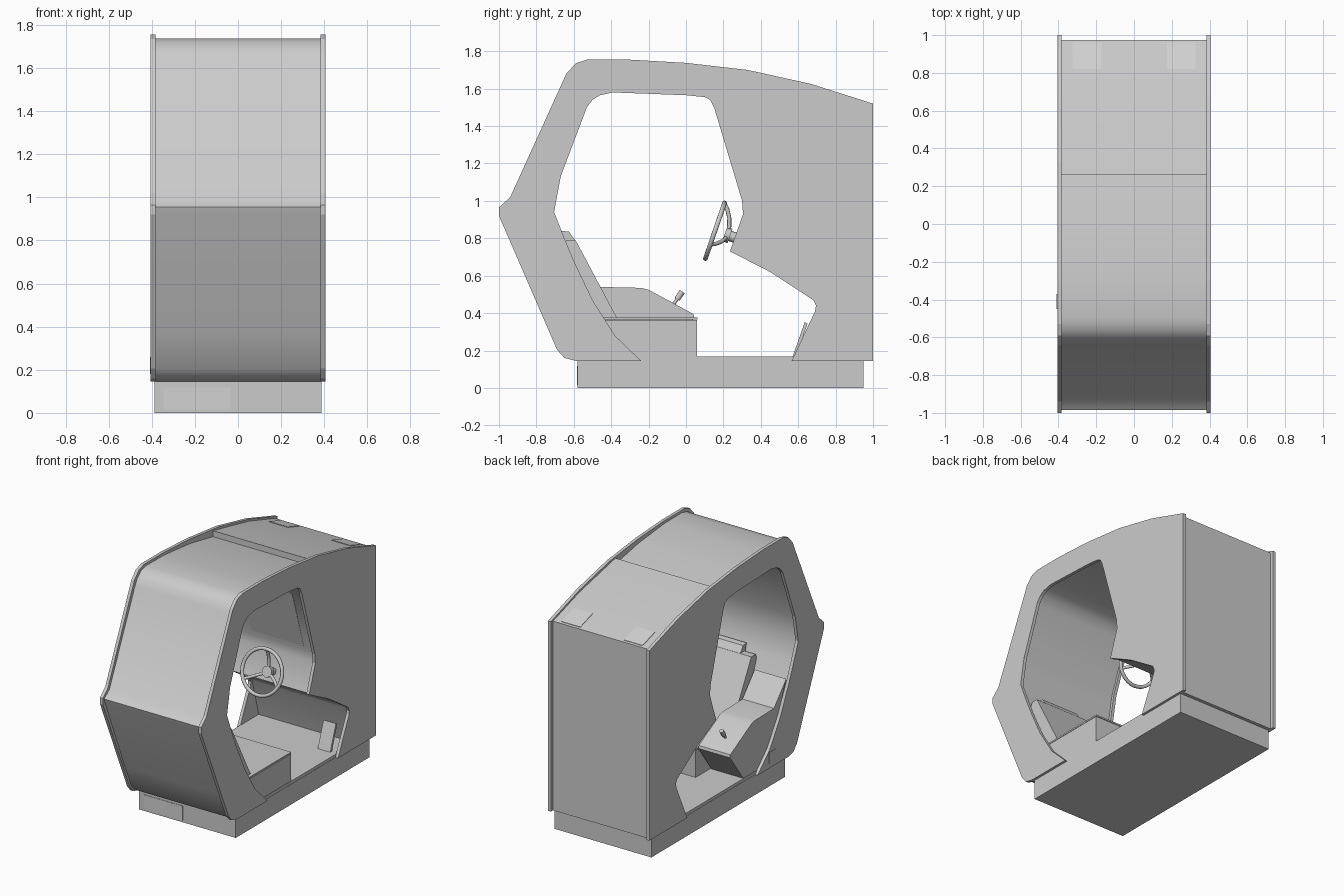
import bpy, bmesh, math
from mathutils import Vector


def material(name, v):
    m = bpy.data.materials.new(name)
    m.diffuse_color = (v, v, v, 1)
    return m


GREY = material("light grey", 0.6)
PALE = material("pale grey", 0.65)


def finish(name, bm, mat=GREY, smooth=None):
    bmesh.ops.recalc_face_normals(bm, faces=bm.faces)
    me = bpy.data.meshes.new(name)
    bm.to_mesh(me)
    bm.free()
    me.materials.append(mat)
    ob = bpy.data.objects.new(name, me)
    bpy.context.collection.objects.link(ob)
    if smooth:
        bpy.ops.object.select_all(action='DESELECT')
        ob.select_set(True)
        bpy.context.view_layer.objects.active = ob
        bpy.ops.object.shade_smooth_by_angle(angle=math.radians(smooth))
    return ob


def extrude(name, pts, x0, x1, mat=GREY, smooth=None):
    """Extrude a (y, z) profile along x."""
    bm = bmesh.new()
    f = bm.faces.new([bm.verts.new((x0, y, z)) for y, z in pts])
    r = bmesh.ops.extrude_face_region(bm, geom=[f])
    vs = [v for v in r["geom"] if isinstance(v, bmesh.types.BMVert)]
    bmesh.ops.translate(bm, verts=vs, vec=(x1 - x0, 0, 0))
    bmesh.ops.triangulate(bm, faces=[f for f in bm.faces if len(f.verts) > 4])
    return finish(name, bm, mat, smooth)


def box(name, x0, x1, y0, y1, z0, z1, mat=GREY):
    return extrude(name, [(y0, z0), (y1, z0), (y1, z1), (y0, z1)], x0, x1, mat)


def tube(name, pts, r, cyclic=False, kind='POLY'):
    """Round tube through points, turned into a mesh."""
    cu = bpy.data.curves.new(name, 'CURVE')
    cu.dimensions = '3D'
    cu.bevel_depth = r
    cu.bevel_resolution = 2
    cu.use_fill_caps = True
    s = cu.splines.new('POLY')
    s.points.add(len(pts) - 1)
    for p, co in zip(s.points, pts):
        p.co = (*co, 1)
    s.use_cyclic_u = cyclic
    tmp = bpy.data.objects.new(name + "_path", cu)
    bpy.context.collection.objects.link(tmp)
    dg = bpy.context.evaluated_depsgraph_get()
    bm = bmesh.new()
    me = bpy.data.meshes.new_from_object(tmp.evaluated_get(dg))
    bm.from_mesh(me)
    bpy.data.objects.remove(tmp)
    return finish(name, bm, GREY, 50)


# Side panels: C-shaped outline open at the floor
outer = [(0.565, 0.145), (1, 0.145), (1, 1.52), (0.67, 1.625), (0.33, 1.70),
         (0, 1.738), (-0.3, 1.755), (-0.53, 1.755), (-0.59, 1.735), (-0.64, 1.68),
         (-0.94, 1.02), (-1, 0.965), (-1, 0.92), (-0.69, 0.205), (-0.65, 0.16),
         (-0.59, 0.145), (-0.24, 0.145)]
opening = [(-0.38, 0.28), (-0.5, 0.47), (-0.6, 0.68), (-0.65, 0.8), (-0.705, 0.94),
           (-0.67, 1.13), (-0.53, 1.5), (-0.5, 1.54), (-0.46, 1.565), (-0.39, 1.58),
           (0, 1.565), (0.1, 1.555), (0.13, 1.54), (0.15, 1.5), (0.3, 1.0),
           (0.305, 0.93), (0.235, 0.73), (0.45, 0.62), (0.68, 0.47), (0.695, 0.44),
           (0.69, 0.41)]
for side, s in (("left", -1), ("right", 1)):
    extrude(side + "_side_panel", outer + opening, s * 0.383, s * 0.406)

# Shell between the panels: front, roof with step, back, monitor wall, footwell
shell = [(0.79, 0.145), (0.975, 0.145), (0.975, 1.515), (0.67, 1.61), (0.26, 1.698),
         (0.26, 1.655), (0, 1.705), (-0.3, 1.735), (-0.5, 1.737), (-0.56, 1.722),
         (-0.605, 1.685), (-0.63, 1.64), (-0.925, 1.0), (-0.985, 0.955), (-0.975, 0.925),
         (-0.745, 0.37), (-0.67, 0.2), (-0.635, 0.165), (-0.59, 0.145), (-0.26, 0.145),
         (-0.4, 0.28), (-0.52, 0.47), (-0.62, 0.68), (-0.67, 0.8), (-0.725, 0.94),
         (-0.69, 1.13), (-0.55, 1.5), (-0.51, 1.555), (-0.46, 1.58), (-0.39, 1.595),
         (0, 1.58), (0.11, 1.57), (0.16, 1.52), (0.32, 1.0), (0.325, 0.93),
         (0.25, 0.73), (0.46, 0.63), (0.69, 0.48), (0.71, 0.44)]
extrude("shell", shell, -0.386, 0.386, smooth=32)

# Base and floor
box("base", -0.388, 0.388, -0.58, 0.95, 0, 0.147)
box("floor", -0.386, 0.386, -0.45, 0.8, 0.145, 0.168)

# Screen in the monitor wall
extrude("screen", [(0.31, 1.03), (0.175, 1.46), (0.182, 1.465), (0.318, 1.035)],
        -0.11, 0.31, PALE)

# Seat: cushion, back, headrest
box("seat_cushion", -0.12, 0.383, -0.48, 0.06, 0.165, 0.362)
box("seat_top", -0.12, 0.383, -0.44, 0.062, 0.365, 0.376)
extrude("seat_back", [(-0.37, 0.376), (-0.59, 0.79), (-0.64, 0.79), (-0.66, 0.74),
                      (-0.52, 0.4), (-0.44, 0.3)], -0.11, 0.36)
extrude("headrest", [(-0.585, 0.78), (-0.615, 0.82), (-0.625, 0.835), (-0.665, 0.84),
                     (-0.65, 0.78)], -0.02, 0.28)

# Console with shift lever
extrude("console", [(-0.26, 0.165), (-0.11, 0.165), (0.045, 0.375), (0.04, 0.395),
                    (-0.2, 0.525), (-0.24, 0.535), (-0.46, 0.54), (-0.6, 0.7),
                    (-0.5, 0.45), (-0.38, 0.27)], -0.383, -0.13, smooth=20)
tube("shift_lever", [(-0.27, -0.07, 0.44), (-0.27, -0.045, 0.48)], 0.009)
tube("shift_knob", [(-0.27, -0.047, 0.475), (-0.27, -0.02, 0.515)], 0.016)

# Steering wheel: rim, curved spokes, hub and column
centre = Vector((0.085, 0.155, 0.84))
up = Vector((0, 0.325, 0.946))
side_dir = Vector((1, 0, 0))
axis = Vector((0, 0.946, -0.325))


def on_wheel(a, r, depth=0.0):
    return centre + (side_dir * math.sin(a) + up * math.cos(a)) * r + axis * depth


tube("wheel_rim", [on_wheel(math.tau * i / 32, 0.157) for i in range(32)], 0.013, True)
for i in range(3):
    a = math.tau * i / 3
    tube("wheel_spoke_%d" % i, [on_wheel(a, r, d) for r, d in
         ((0.155, 0), (0.13, 0.025), (0.09, 0.05), (0.045, 0.065), (0, 0.07))], 0.011)
tube("wheel_hub", [on_wheel(0, 0, 0.055), on_wheel(0, 0, 0.085)], 0.04)
tube("steering_column", [on_wheel(0, 0, 0.08), on_wheel(0, 0, 0.2)], 0.028)

# Pedal
extrude("pedal", [(0.57, 0.168), (0.59, 0.168), (0.65, 0.345), (0.635, 0.352)], 0.24, 0.34)

# Thin plates on base, roof and left side
box("base_plate", -0.345, -0.035, -0.583, -0.579, 0.015, 0.118, PALE)
for n, s in (("left", -1), ("right", 1)):
    extrude(n + "_roof_plate", [(0.82, 1.562), (0.96, 1.518), (0.96, 1.523), (0.82, 1.567)],
            s * 0.175, s * 0.325, PALE)
box("coin_plate", -0.409, -0.405, -0.45, -0.37, 0.18, 0.26)
